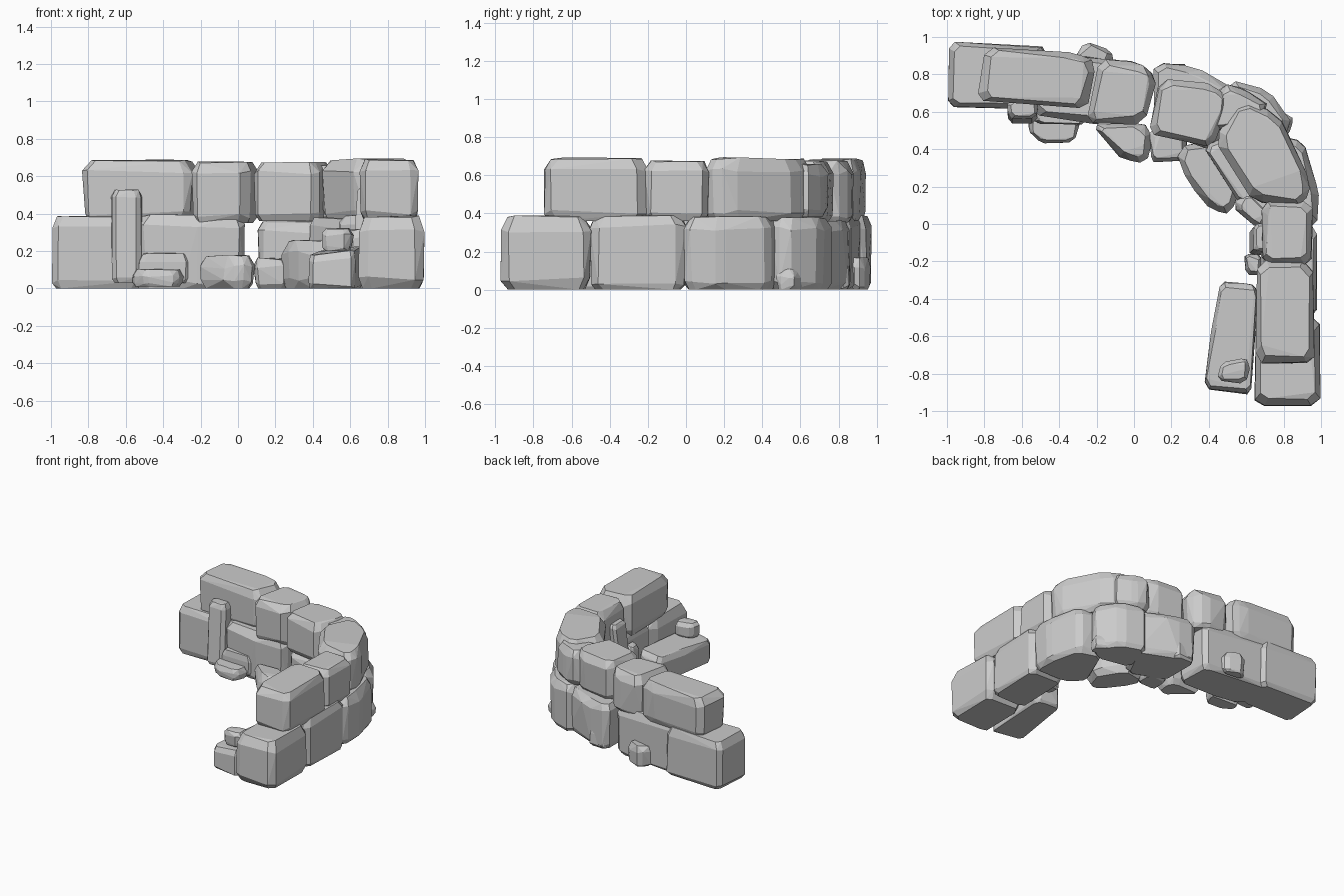
import bpy, bmesh, random, math
from mathutils import Vector

if "Cube" in bpy.data.objects:
    bpy.data.objects.remove(bpy.data.objects["Cube"])

random.seed(7)


def rock(name, foot, z0, z1, cut=0.05, lean=(0, 0), tilt=(0, 0), rough=0.016):
    """Faceted stone: hull of a chamfered footprint, rounded in at top and bottom.
    lean shifts the top sideways, tilt slopes the top along x and y."""
    pts = [Vector(p) for p in foot]
    mid = sum(pts, Vector((0, 0))) / len(pts)
    ring = []
    for i, p in enumerate(pts):
        for q in (pts[i - 1], pts[(i + 1) % len(pts)]):
            d = q - p
            ring.append(p + d * min(0.3, cut * random.uniform(0.5, 1.1) / d.length))
    h = z1 - z0
    e = min(cut, h * 0.3)
    bm = bmesh.new()
    for z, inset, flat in ((z0, e * 0.6, 1), (z0 + e, 0.004, 0), (z1 - e, 0, 0), (z1, e * 0.7, 0.5)):
        k = (z - z0) / h
        for p in ring:
            d = mid - p
            r = p + d.normalized() * (inset + random.uniform(0, rough))
            zz = z + k * (tilt[0] * (r.x - mid.x) + tilt[1] * (r.y - mid.y))
            zz += random.uniform(-rough, 0) * (1 - flat) * 1.6
            bm.verts.new((r.x + lean[0] * k, r.y + lean[1] * k, zz))
    out = bmesh.ops.convex_hull(bm, input=bm.verts)
    loose = {v for v in out["geom_interior"] + out["geom_unused"]
             if isinstance(v, bmesh.types.BMVert) and v.is_valid}
    bmesh.ops.delete(bm, geom=list(loose), context='VERTS')
    bmesh.ops.dissolve_limit(bm, angle_limit=math.radians(5), verts=bm.verts, edges=bm.edges)
    bmesh.ops.recalc_face_normals(bm, faces=bm.faces)
    me = bpy.data.meshes.new(name)
    bm.to_mesh(me)
    bm.free()
    ob = bpy.data.objects.new(name, me)
    bpy.context.collection.objects.link(ob)
    return ob


def box(x0, x1, y0, y1):
    return [(x0, y0), (x1, y0), (x1, y1), (x0, y1)]


# lower course, from left end round the bend to the front end
rock("lower_left_end", [(-1, .62), (-.5, .61), (-.45, .95), (-.99, .98)], 0, .39)
rock("lower_left_middle", [(-.56, .59), (-.25, .53), (.05, .54), (.04, .86), (-.2, .9), (-.56, .92)], 0, .395)
rock("lower_centre", [(.1, .5), (.42, .38), (.58, .7), (.32, .85), (.1, .87)], 0, .365)
rock("lower_bend_back", [(.42, .48), (.75, .4), (.86, .52), (.72, .72), (.5, .78)], 0, .38)
rock("lower_bend_side", [(.54, .12), (.68, -.02), (.98, -.01), (.99, .18), (.91, .45), (.7, .5)], 0, .385)
rock("lower_right_middle", [(.66, -.51), (.98, -.51), (.99, 0), (.68, .01)], 0, .395)
rock("lower_right_end", box(.64, 1.0, -.98, -.49), 0, .39, .065)

# upper course
rock("upper_left_end", [(-.84, .66), (-.25, .61), (-.19, .86), (-.3, .92), (-.8, .95)], .36, .69, .055)
rock("upper_left_middle", [(-.26, .53), (.06, .53), (.13, .79), (.02, .88), (-.2, .88)], .35, .68)
rock("upper_centre", [(.07, .48), (.43, .4), (.53, .66), (.44, .75), (.13, .78)], .36, .68)
rock("upper_bend_filler", [(.38, .5), (.6, .5), (.75, .62), (.6, .73), (.46, .76)], .38, .665)
rock("upper_bend", [(.42, .46), (.64, .11), (.92, .09), (.95, .23), (.77, .61), (.56, .67)], .36, .695, .06)
rock("upper_right_middle", box(.68, .955, -.22, .13), .36, .68)
rock("upper_right_end", box(.65, .965, -.75, -.19), .36, .695, .06)

# leaning upright stone and rubble inside the curve, left
rock("upright_stone", box(-.68, -.51, .53, .64), .03, .53, .03, (0, .03), rough=.01)
rock("flat_rubble", [(-.58, .5), (-.5, .43), (-.31, .43), (-.28, .55), (-.56, .57)], .01, .105, .03)
rock("edge_rubble", box(-.54, -.25, .53, .62), .03, .19, .03)
rock("centre_rubble", [(-.23, .53), (-.06, .33), (.07, .32), (.11, .45), (.05, .56)], 0, .18, .05)
rock("gap_rubble", box(.08, .29, .33, .52), 0, .165, .04)

# rubble inside the bend
rock("bend_rubble", [(.21, .42), (.27, .22), (.42, .06), (.53, .05), (.6, .25), (.44, .46)], 0, .26, .06)
rock("bend_upper_rubble", [(.36, .42), (.58, .08), (.7, .15), (.55, .5)], .2, .38, .04)
rock("bend_wedge", [(.52, .09), (.67, -.04), (.75, .05), (.6, .2)], .08, .4, .04)
rock("side_upright", box(.61, .7, -.18, -.02), .2, .55, .025, (.03, .03), rough=.01)
rock("side_rubble", box(.585, .69, -.28, -.15), .05, .32, .03)

# long slab with a small stone on it, inside the right arm
rock("long_slab", [(.37, -.89), (.63, -.92), (.67, -.34), (.62, -.31), (.46, -.3), (.4, -.6)], 0, .21, .035, tilt=(.1, .04))
rock("stone_on_slab", [(.44, -.84), (.6, -.86), (.625, -.75), (.6, -.71), (.46, -.74)], .2, .325, .03, rough=.01)

# rubble on the outside
rock("back_rubble", [(-.33, .88), (-.1, .86), (-.12, .93), (-.26, .985)], 0, .17, .035)
rock("back_rubble_small", box(.12, .3, .74, .86), 0, .15, .03)
rock("outer_rubble", [(.7, .52), (.84, .46), (.86, .56), (.74, .64)], 0, .11, .03)
